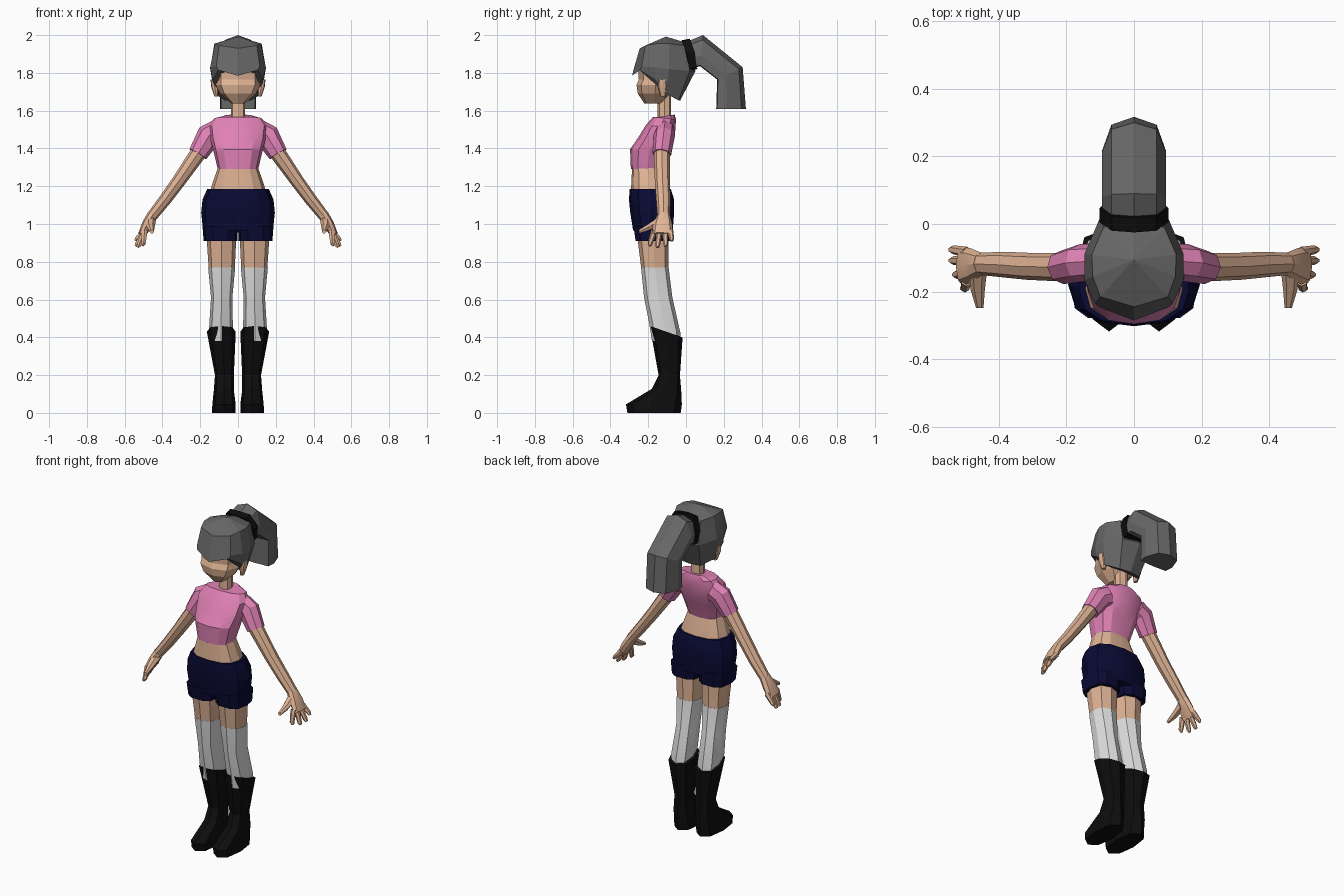
import bpy, bmesh, math
from mathutils import Vector


def material(name, rgb):
    m = bpy.data.materials.new(name)
    m.diffuse_color = (*rgb, 1)
    return m


SKIN = material("skin", (0.74, 0.45, 0.30))
PINK = material("pink cloth", (0.74, 0.22, 0.46))
NAVY = material("navy cloth", (0.003, 0.003, 0.035))
WHITE = material("white sock", (0.75, 0.75, 0.75))
BLACK = material("black leather", (0.004, 0.004, 0.004))
GREY = material("grey hair", (0.135, 0.135, 0.135))


def loft(name, rings, mat, mirror=False, smooth=25, apex=None):
    """Skin a list of equal-length rings; ends are capped."""
    bm = bmesh.new()
    vs = [[bm.verts.new(p) for p in r] for r in rings]
    n = len(rings[0])
    for a, b in zip(vs, vs[1:]):
        for i in range(n):
            j = (i + 1) % n
            bm.faces.new((a[i], a[j], b[j], b[i]))
    bm.faces.new(vs[0])
    if apex:
        top = bm.verts.new(apex)
        for i in range(n):
            bm.faces.new((vs[-1][i], vs[-1][(i + 1) % n], top))
    else:
        bm.faces.new(vs[-1])
    bmesh.ops.recalc_face_normals(bm, faces=bm.faces)
    me = bpy.data.meshes.new(name)
    bm.to_mesh(me)
    bm.free()
    me.materials.append(mat)
    ob = bpy.data.objects.new(name, me)
    bpy.context.collection.objects.link(ob)
    if mirror:
        ob.modifiers.new("mirror", 'MIRROR')
    if smooth:
        bpy.ops.object.select_all(action='DESELECT')
        ob.select_set(True)
        bpy.context.view_layer.objects.active = ob
        bpy.ops.object.shade_smooth_by_angle(angle=math.radians(smooth))
    return ob


def ring(x0, x1, y0, y1, z, n=8, p=0.8, tilt=0):
    """Rounded horizontal section inside the given bounds."""
    cx, cy, rx, ry = (x0 + x1) / 2, (y0 + y1) / 2, (x1 - x0) / 2, (y1 - y0) / 2
    pts = []
    for i in range(n):
        a = math.tau * i / n
        c, s = math.cos(a), math.sin(a)
        dy = ry * math.copysign(abs(s) ** p, s)
        pts.append((cx + rx * math.copysign(abs(c) ** p, c), cy + dy, z - tilt * dy))
    return pts


def body(hx, y0, y1, z, n=12, tilt=0):
    return ring(-hx, hx, y0, y1, z, n, 0.8, tilt)


def tube(path, radii, n=6):
    """Sections along a path; radii are (along y, across)."""
    path = [Vector(p) for p in path]
    rings = []
    for i, p in enumerate(path):
        d = (path[min(i + 1, len(path) - 1)] - path[max(i - 1, 0)]).normalized()
        u = Vector((0, 1, 0))
        u = (u - d * u.dot(d)).normalized()
        v = d.cross(u)
        ru, rv = radii[i]
        rings.append([p + u * ru * math.cos(math.tau * k / n)
                      + v * rv * math.sin(math.tau * k / n) for k in range(n)])
    return rings


def mirrored(half):
    """Close a half section whose first and last points lie on x = 0."""
    return half + [(-x, y, z) for x, y, z in reversed(half[1:-1])]


# Legs and boots
loft("thigh", [ring(0.01, 0.168, -0.262, -0.09, 0.96), ring(0.01, 0.165, -0.255, -0.092, 0.91),
               ring(0.017, 0.155, -0.237, -0.093, 0.765)], SKIN, True)
loft("sock", [ring(0.015, 0.158, -0.238, -0.092, 0.77), ring(0.03, 0.143, -0.222, -0.072, 0.61),
              ring(0.027, 0.153, -0.195, -0.03, 0.45, tilt=0.3),
              ring(0.04, 0.14, -0.18, -0.03, 0.38)], WHITE, True)
loft("boot", [ring(0.012, 0.138, -0.31, -0.028, 0), ring(0.012, 0.136, -0.318, -0.022, 0.045),
              ring(0.022, 0.128, -0.18, -0.025, 0.12, tilt=0.1),
              ring(0.022, 0.122, -0.145, -0.032, 0.2),
              ring(0.012, 0.165, -0.192, -0.018, 0.43, tilt=0.35)], BLACK, True)

# Shorts
loft("shorts", [body(0.185, -0.28, -0.07, 0.965), body(0.195, -0.295, -0.063, 1.06),
                body(0.188, -0.302, -0.063, 1.13), body(0.163, -0.298, -0.08, 1.185)], NAVY)
loft("shorts_leg", [ring(0.003, 0.182, -0.27, -0.075, 0.91, 10, 0.7),
                    ring(0.0, 0.188, -0.282, -0.07, 0.99, 10, 0.7)], NAVY, True)

# Torso
loft("midriff", [body(0.148, -0.292, -0.09, 1.17), body(0.14, -0.29, -0.095, 1.2),
                 body(0.103, -0.285, -0.125, 1.31)], SKIN)
loft("shirt", [body(0.107, -0.292, -0.12, 1.29), body(0.132, -0.296, -0.085, 1.395),
               body(0.148, -0.255, -0.06, 1.455), body(0.155, -0.215, -0.055, 1.52),
               body(0.125, -0.175, -0.053, 1.56, tilt=0.12),
               body(0.075, -0.16, -0.06, 1.572, tilt=-0.15)], PINK)
loft("sleeve", tube([(0.105, -0.11, 1.49), (0.155, -0.115, 1.467), (0.212, -0.128, 1.37)],
                    [(0.052, 0.065), (0.056, 0.066), (0.05, 0.052)], 8), PINK, True)
loft("neck", [ring(-0.038, 0.038, -0.15, -0.08, z) for z in (1.55, 1.7)], SKIN)

# Arms and hands
loft("arm", tube([(0.19, -0.128, 1.405), (0.315, -0.125, 1.225), (0.385, -0.12, 1.13), (0.452, -0.118, 1.045)],
                 [(0.043, 0.044), (0.04, 0.036), (0.038, 0.033), (0.033, 0.029)], 8), SKIN, True)
loft("palm", tube([(0.45, -0.118, 1.05), (0.48, -0.122, 1.0), (0.508, -0.125, 0.945)],
                  [(0.033, 0.029), (0.05, 0.028), (0.058, 0.021)], 8), SKIN, True)
fingers = [(-0.168, -0.19, 0.508, 0.885), (-0.14, -0.15, 0.532, 0.876),
           (-0.11, -0.108, 0.542, 0.882), (-0.083, -0.076, 0.543, 0.91)]
for y, ytip, xtip, ztip in fingers:
    loft("finger", tube([(0.495, y, 0.965), (xtip - 0.008, ytip, ztip + 0.012), (xtip, ytip, ztip)],
                        [(0.016, 0.018), (0.013, 0.013), (0.008, 0.008)]), SKIN, True)
thumb = [(0.462, -0.135, 1.02), (0.462, -0.195, 0.985), (0.456, -0.248, 0.96)]
loft("thumb", [[Vector(p) + Vector((r * math.cos(k * math.tau / 6), 0, r * math.sin(k * math.tau / 6)))
                for k in range(6)] for p, r in zip(thumb, (0.028, 0.021, 0.011))], SKIN, True)

# Head
loft("face", [body(0.035, -0.22, -0.12, 1.637, 8), body(0.095, -0.255, -0.075, 1.69, 8),
              body(0.118, -0.262, -0.06, 1.735, 8), body(0.118, -0.25, -0.04, 1.765, 8),
              body(0.118, -0.255, -0.03, 1.83, 8)], SKIN, smooth=0)
loft("ear", [ring(0.105, 0.125, -0.135, -0.11, 1.675), ring(0.105, 0.143, -0.15, -0.1, 1.73),
             ring(0.105, 0.145, -0.145, -0.105, 1.765)], SKIN, True)

# Hair cap: hem, widest line and crown, meeting at a point
hem = [(0, -0.285, 1.785), (0.105, -0.245, 1.815), (0.132, -0.165, 1.765),
       (0.125, -0.105, 1.69), (0.07, -0.04, 1.655), (0, -0.03, 1.655)]
wide = [(0, -0.277, 1.82), (0.115, -0.235, 1.835), (0.147, -0.165, 1.83),
        (0.147, -0.09, 1.82), (0.1, 0.02, 1.81), (0, 0.05, 1.81)]
crown = [(0, -0.245, 1.93), (0.1, -0.215, 1.945), (0.122, -0.155, 1.955),
         (0.125, -0.09, 1.955), (0.09, -0.01, 1.945), (0, 0.0, 1.96)]
loft("hair_cap", [mirrored(r) for r in (hem, wide, crown)], GREY, smooth=0, apex=(0, -0.106, 1.992))

# Hair tie
tie = [(0, -0.025, 1.972), (0.065, -0.02, 1.968), (0.102, 0.005, 1.9), (0.092, 0.015, 1.82), (0, 0.02, 1.812)]
loft("hair_tie", [mirrored([(x, y + d, z + d * 0.2) for x, y, z in tie]) for d in (0, 0.042)],
     BLACK, smooth=0)

# Ponytail: each section runs from the inner to the outer (y, z)
sections = [((0.025, 1.825), (0.005, 1.965)), ((0.075, 1.835), (0.09, 2.0)),
            ((0.165, 1.765), (0.3, 1.83)), ((0.16, 1.61), (0.317, 1.61))]
tail = []
for (y0, z0), (y1, z1) in sections:
    half = [(x, y0 + (y1 - y0) * t, z0 + (z1 - z0) * t)
            for x, t in ((0, 0), (0.09, 0.03), (0.095, 0.35), (0.067, 0.85), (0, 1))]
    tail.append(mirrored(half))
loft("ponytail", tail, GREY, smooth=0)
